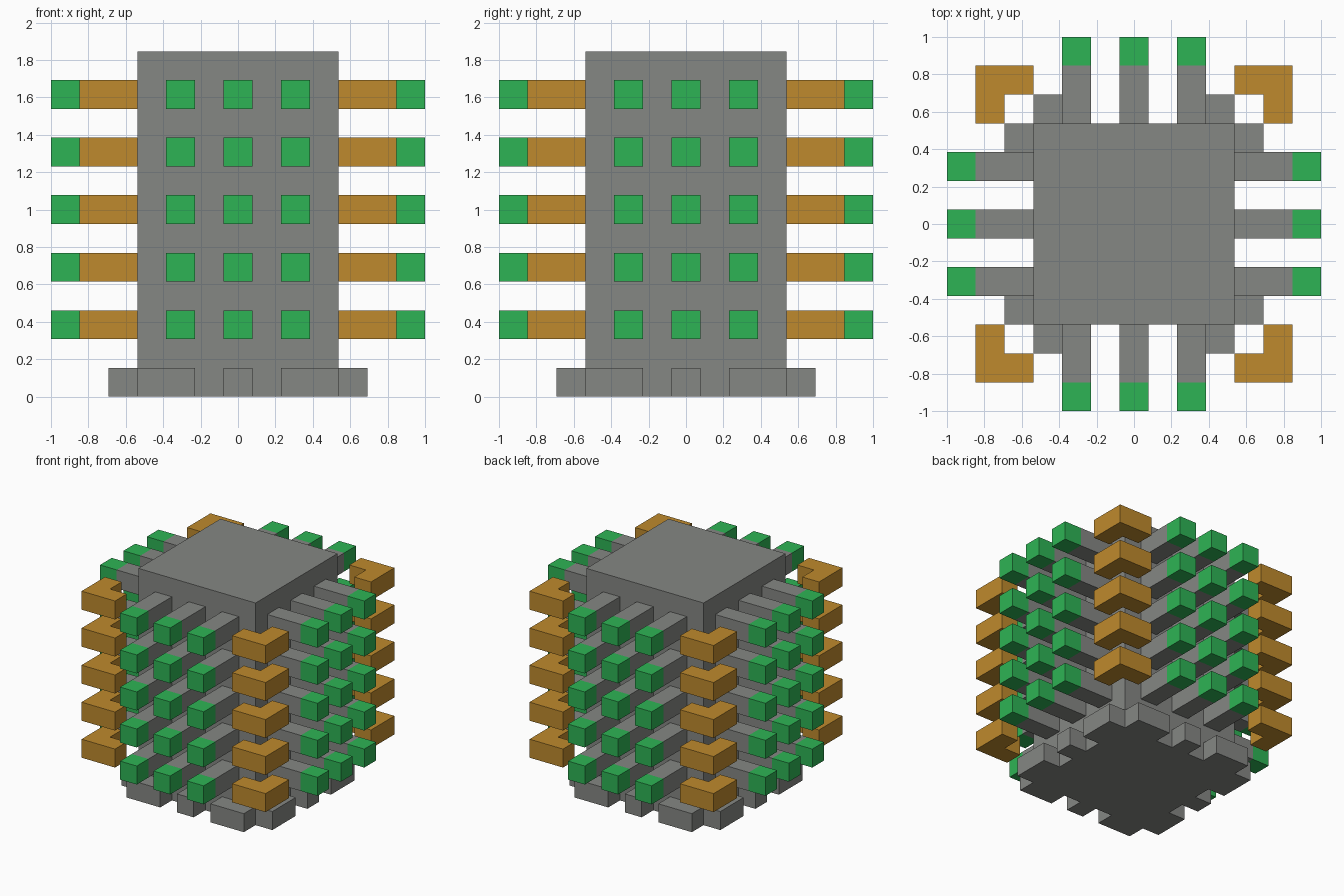
import bpy, bmesh, math
from mathutils import Matrix, Vector

cube = bpy.data.objects.get("Cube")
if cube:
    bpy.data.objects.remove(cube, do_unlink=True)

U = 2 / 13  # one block
LEVELS = range(2, 11, 2)


def material(name, rgb):
    m = bpy.data.materials.new(name)
    m.use_nodes = True
    m.diffuse_color = (*rgb, 1)
    m.node_tree.nodes["Principled BSDF"].inputs["Base Color"].default_value = (*rgb, 1)
    return m


GREY = material("stone_grey", (0.235, 0.242, 0.23))
GREEN = material("leaf_green", (0.027, 0.456, 0.09))
OCHRE = material("ochre", (0.52, 0.255, 0.026))


def finish(bm, name, mats):
    bmesh.ops.recalc_face_normals(bm, faces=bm.faces[:])
    bmesh.ops.scale(bm, vec=(U, U, U), verts=bm.verts[:])
    me = bpy.data.meshes.new(name)
    bm.to_mesh(me)
    bm.free()
    for m in mats:
        me.materials.append(m)
    ob = bpy.data.objects.new(name, me)
    bpy.context.collection.objects.link(ob)
    return ob


def prism(name, outline, z, mat, turn=0):
    """Extrude a plan outline one block up, turned by quarter turns."""
    bm = bmesh.new()
    face = bm.faces.new([bm.verts.new((x, y, z)) for x, y in outline])
    up = bmesh.ops.extrude_face_region(bm, geom=[face], use_keep_orig=True)["geom"]
    bmesh.ops.translate(bm, vec=(0, 0, 1),
                        verts=[v for v in up if isinstance(v, bmesh.types.BMVert)])
    bmesh.ops.rotate(bm, cent=(0, 0, 0), verts=bm.verts[:],
                     matrix=Matrix.Rotation(turn * math.pi / 2, 3, "Z"))
    return finish(bm, name, [mat])


def rect(x0, x1, y0, y1):
    return [(x0, y0), (x1, y0), (x1, y1), (x0, y1)]


def push(bm, faces, dz):
    out = bmesh.ops.extrude_face_region(bm, geom=faces)["geom"]
    bmesh.ops.translate(bm, vec=(0, 0, dz),
                        verts=[v for v in out if isinstance(v, bmesh.types.BMVert)])
    return [f for f in out if isinstance(f, bmesh.types.BMFace)]


# Tower with a stepped socket sunk into its top
bm = bmesh.new()
bmesh.ops.create_grid(bm, x_segments=7, y_segments=7, size=3.5)
top = push(bm, bm.faces[:], 12)


def cell(f):
    c = f.calc_center_median()
    return abs(round(c.x)), abs(round(c.y))


socket = [f for f in top if max(cell(f)) <= 1 or sorted(cell(f)) == [0, 2]]
floor = push(bm, socket, -1)
for f in [f for f in floor if sorted(cell(f)) in ([0, 2], [0, 0])]:
    is_well = max(cell(f)) == 2
    for sunk in push(bm, [f], -1):
        sunk.material_index = 1 if is_well else 0
finish(bm, "tower", [GREY, OCHRE])

bracket = [(4.5, 3.5), (5.5, 3.5), (5.5, 5.5), (3.5, 5.5), (3.5, 4.5), (4.5, 4.5)]
for turn in range(4):
    # Base feet
    for a, b in ((-3.5, -1.5), (-0.5, 0.5), (1.5, 3.5)):
        prism("base_foot", rect(3.5, 4.5, a, b), 0, GREY, turn)
    for z in LEVELS:
        # Side arms with coloured ends
        for y in (-2, 0, 2):
            prism("arm", rect(3.5, 5.5, y - 0.5, y + 0.5), z, GREY, turn)
            prism("arm_tip", rect(5.5, 6.5, y - 0.5, y + 0.5), z, GREEN, turn)
        # Corner brackets
        prism("corner_bracket", bracket, z, OCHRE, turn)
